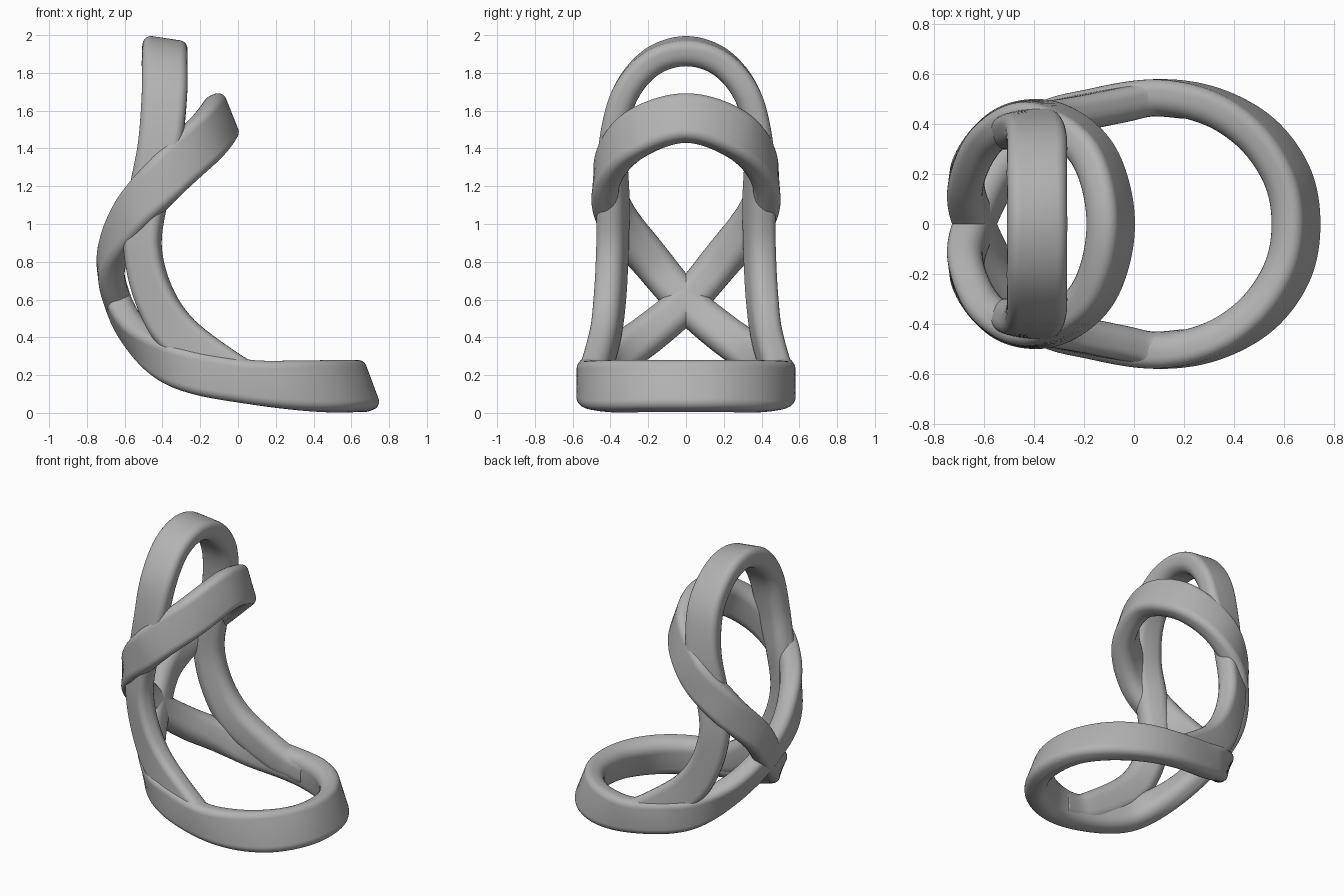
import bpy, bmesh, math
from mathutils import Vector

cube = bpy.data.objects.get("Cube")
if cube:
    bpy.data.objects.remove(cube, do_unlink=True)

grey = bpy.data.materials.new("warm_grey")
grey.use_nodes = True
colour = (0.45, 0.45, 0.45, 1)
grey.diffuse_color = colour
grey.node_tree.nodes["Principled BSDF"].inputs["Base Color"].default_value = colour


def section(half_w, half_t):
    """Rounded band section: soft outer corners, fully rounded inner side."""
    pts = []
    corners = [(1, 1, 0.045), (-1, 1, 0.045), (-1, -1, half_t), (1, -1, half_t)]
    for k, (sw, st, r) in enumerate(corners):
        for i in range(7):
            a = math.pi / 2 * (k + i / 6)
            pts.append((sw * (half_w - r) + r * math.cos(a),
                        st * (half_t - r) + r * math.sin(a)))
    return pts


def spline(points, closed, steps=14):
    """Catmull-Rom samples of vectors."""
    n = len(points)
    get = (lambda i: points[i % n]) if closed else (lambda i: points[max(0, min(n - 1, i))])
    out = []
    for i in range(n if closed else n - 1):
        a, b, c, d = (get(i + k) for k in (-1, 0, 1, 2))
        for s in range(steps):
            t = s / steps
            out.append(0.5 * (2 * b + (c - a) * t + (2 * a - 5 * b + 4 * c - d) * t * t
                              + (3 * b - a - 3 * c + d) * t ** 3))
    if not closed:
        out.append(points[-1].copy())
    return out


def band(name, half, closed):
    """Sweep a band along half a path and its mirror image across y = 0.
    Each row: position, width direction, half width."""
    flip = Vector((1, -1, 1))
    rows = [(Vector(p), Vector(w).normalized(), h) for p, w, h in half]
    back = rows[-2:0:-1] if closed else rows[-2::-1]
    rows += [(p * flip, w * flip, h) for p, w, h in back]
    path = spline([r[0] for r in rows], closed)
    wide = spline([r[1] for r in rows], closed)
    size = spline([Vector((r[2], 0, 0)) for r in rows], closed)
    n = len(path)
    bm = bmesh.new()
    rings = []
    for i, p in enumerate(path):
        after = path[(i + 1) % n] if closed else path[min(i + 1, n - 1)]
        before = path[i - 1] if closed else path[max(i - 1, 0)]
        tangent = (after - before).normalized()
        w = (wide[i] - tangent * wide[i].dot(tangent)).normalized()
        outward = tangent.cross(w)
        rings.append([bm.verts.new(p + w * u + outward * v)
                      for u, v in section(size[i].x, 0.071)])
    m = len(rings[0])
    for i in range(n if closed else n - 1):
        a, b = rings[i], rings[(i + 1) % n]
        for j in range(m):
            bm.faces.new((a[j], a[(j + 1) % m], b[(j + 1) % m], b[j]))
    if not closed:
        bm.faces.new(rings[0])
        bm.faces.new(rings[-1])
    bmesh.ops.recalc_face_normals(bm, faces=bm.faces)
    for f in bm.faces:
        f.smooth = True
    mesh = bpy.data.meshes.new(name)
    bm.to_mesh(mesh)
    bm.free()
    mesh.materials.append(grey)
    bpy.context.collection.objects.link(bpy.data.objects.new(name, mesh))


# Figure-eight band: collar, crossing at the back, then the base ring
band("figure_eight_band", [
    ((-0.097, 0, 1.557), (-0.37, 0, 0.93), 0.132),
    ((-0.17, 0.28, 1.46), (-0.4, 0.1, 0.9), 0.132),
    ((-0.37, 0.418, 1.26), (-0.7, 0, 0.72), 0.125),
    ((-0.56, 0.365, 1.04), (-0.5, -0.45, 0.65), 0.115),
    ((-0.67, 0.18, 0.8), (-0.1, -0.68, 0.7), 0.105),
    ((-0.635, 0, 0.59), (-0.14, -0.65, 0.69), 0.1),
    ((-0.54, -0.2, 0.42), (-0.1, -0.63, 0.65), 0.105),
    ((-0.38, -0.388, 0.283), (0.17, -0.35, 0.85), 0.11),
    ((-0.2, -0.462, 0.21), (0.3, -0.1, 0.95), 0.115),
    ((0.07, -0.508, 0.163), (0.12, 0, 1), 0.117),
    ((0.3, -0.473, 0.145), (0, 0.12, 1), 0.13),
    ((0.49, -0.36, 0.138), (-0.2, 0.15, 0.94), 0.138),
    ((0.61, -0.19, 0.138), (-0.33, 0.1, 0.94), 0.138),
    ((0.645, 0, 0.138), (-0.35, 0, 0.94), 0.138),
], True)

# Tall arch rising from both sides of the base ring
band("tall_arch", [
    ((0.2, 0.493, 0.155), (0.05, 0, 1), 0.1),
    ((0.07, 0.502, 0.172), (0.2, 0, 1), 0.1),
    ((-0.06, 0.478, 0.225), (0.45, 0, 0.9), 0.11),
    ((-0.31, 0.425, 0.41), (0.65, 0.12, 0.75), 0.115),
    ((-0.44, 0.398, 0.62), (0.9, 0.33, 0.4), 0.105),
    ((-0.5, 0.385, 0.87), (1, 0.43, 0), 0.1),
    ((-0.475, 0.382, 1.12), (1, 0.4, -0.15), 0.105),
    ((-0.415, 0.385, 1.4), (1, 0.15, -0.15), 0.115),
    ((-0.39, 0.33, 1.67), (1, 0, 0), 0.12),
    ((-0.39, 0.19, 1.85), (1, 0, -0.1), 0.12),
    ((-0.39, 0, 1.913), (1, 0, -0.15), 0.12),
], False)
